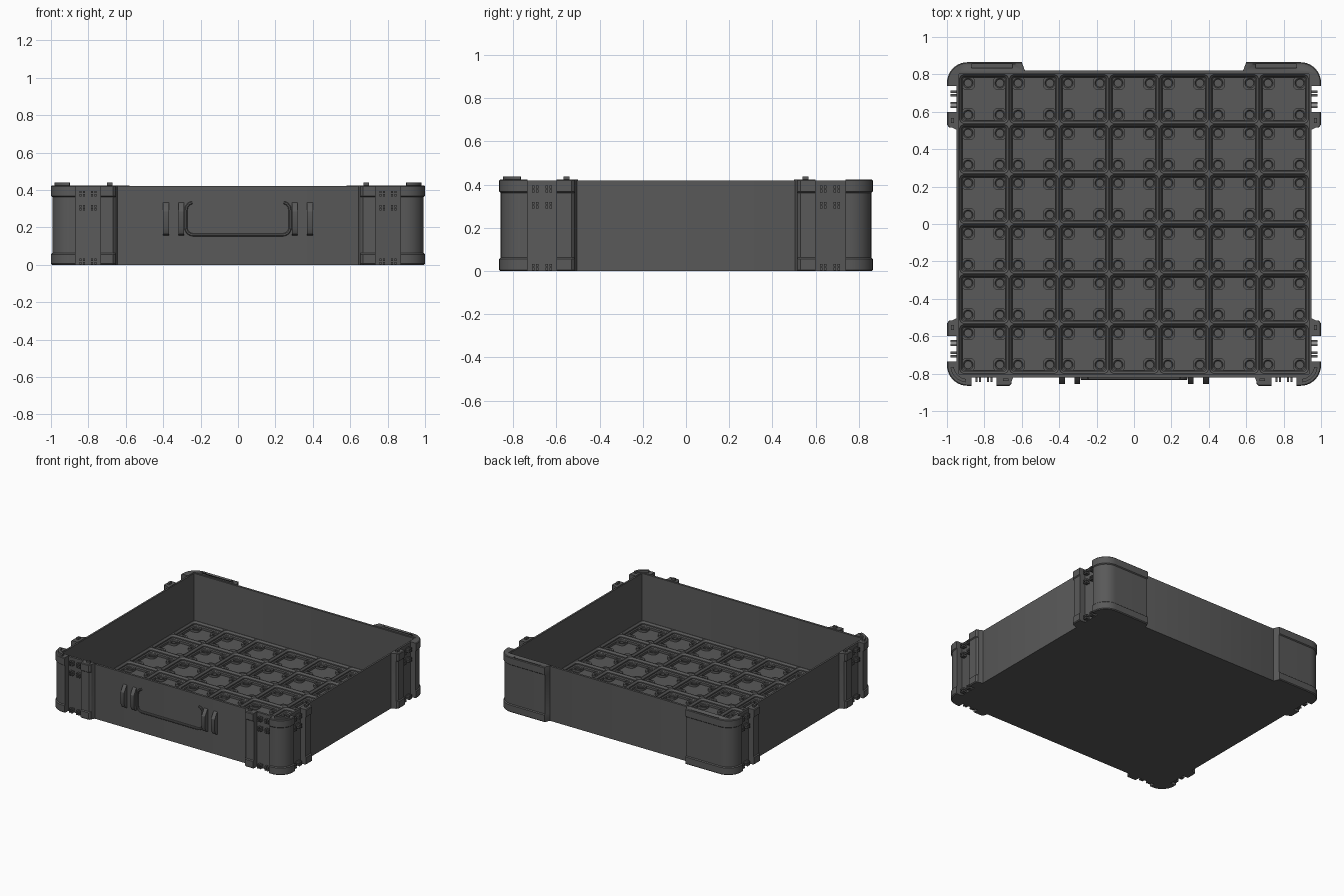
import bpy, bmesh, math
from mathutils import Matrix, Vector

if "Cube" in bpy.data.objects:
    bpy.data.objects.remove(bpy.data.objects["Cube"])

X, Y = 1.0, 0.865          # bumper half extents
WX, WY = 0.943, 0.812      # buried inner side of bumpers
PITCH = 0.2673             # floor cell size

mat = bpy.data.materials.new("dark_grey_plastic")
mat.diffuse_color = (0.1, 0.1, 0.1, 1)
mat.use_nodes = True
mat.node_tree.nodes["Principled BSDF"].inputs["Base Color"].default_value = mat.diffuse_color


def finish(name, bm, mirror=(False, False), cutter=None, array=None):
    bmesh.ops.remove_doubles(bm, verts=bm.verts, dist=1e-5)
    bmesh.ops.recalc_face_normals(bm, faces=bm.faces)
    me = bpy.data.meshes.new(name)
    bm.to_mesh(me)
    bm.free()
    me.materials.append(mat)
    ob = bpy.data.objects.new(name, me)
    bpy.context.collection.objects.link(ob)
    bpy.ops.object.select_all(action='DESELECT')
    ob.select_set(True)
    bpy.context.view_layer.objects.active = ob
    bpy.ops.object.shade_smooth_by_angle(angle=math.radians(30))
    if cutter:
        m = ob.modifiers.new("slot", 'BOOLEAN')
        m.operation, m.object, m.solver = 'DIFFERENCE', cutter, 'EXACT'
    if any(mirror):
        m = ob.modifiers.new("mirror", 'MIRROR')
        m.use_axis = (mirror[0], mirror[1], False)
        m.use_mirror_merge = False
    if array:
        for axis, n in enumerate(array):
            m = ob.modifiers.new("array", 'ARRAY')
            m.count, m.use_relative_offset, m.use_constant_offset = n, False, True
            m.constant_offset_displace = [PITCH if i == axis else 0 for i in range(3)]
    return ob


def loft(bm, rings, closed=False):
    """Bridge equal-length rings; cap the ends unless closed into a loop."""
    vs = [[bm.verts.new(p) for p in r] for r in rings]
    n = len(vs[0])
    pairs = list(zip(vs, vs[1:])) + ([(vs[-1], vs[0])] if closed else [])
    for a, b in pairs:
        for i in range(n):
            j = (i + 1) % n
            bm.faces.new((a[i], a[j], b[j], b[i]))
    if not closed:
        bm.faces.new(vs[0])
        bm.faces.new(vs[-1])


def rrect(hx, hy, r, z, k=6, cx=0, cy=0):
    """Rounded rectangle ring with k segments per corner."""
    pts = []
    for q, (sx, sy) in enumerate(((1, 1), (-1, 1), (-1, -1), (1, -1))):
        for i in range(k + 1):
            a = math.pi / 2 * (q + i / k)
            pts.append((cx + sx * (hx - r) + r * math.cos(a),
                        cy + sy * (hy - r) + r * math.sin(a), z))
    return pts


def box(bm, x0, x1, y0, y1, z0, z1):
    loft(bm, [[(x0, y0, z), (x1, y0, z), (x1, y1, z), (x0, y1, z)] for z in (z0, z1)])


# ---- open tray shell
bm = bmesh.new()
loft(bm, [rrect(hx, hy, 0.006, z, 2) for hx, hy, z in
          ((0.95, 0.82, 0), (0.95, 0.82, 0.42), (0.936, 0.803, 0.42), (0.936, 0.803, 0.015))])
finish("tray_shell", bm)

# ---- floor grid: one cell rim and four ringed pads, arrayed 7 x 6
h = PITCH / 2
ox, oy = -3 * PITCH, -2.5 * PITCH
bm = bmesh.new()
rim = ((h, 0.0001, 0.01), (h, 0.0001, 0.06), (h - 0.003, 0.025, 0.06),
       (0.120, 0.017, 0.047), (0.120, 0.017, 0.038), (0.114, 0.012, 0.031), (0.114, 0.012, 0.01))
loft(bm, [rrect(s, s, r, z, 5, ox, oy) for s, r, z in rim], closed=True)
finish("floor_grid_rims", bm, array=(7, 6))

bm = bmesh.new()
for sx in (-1, 1):
    for sy in (-1, 1):
        cx, cy = ox + sx * 0.085, oy + sy * 0.085
        pad = ((0.036, 0.025, 0.01), (0.036, 0.025, 0.031), (0.027, 0.027, 0.031),
               (0.021, 0.021, 0.026), (0.021, 0.021, 0.01))
        loft(bm, [rrect(s, s, r, z, 5, cx, cy) for s, r, z in pad], closed=True)
finish("floor_corner_pads", bm, array=(7, 6))

# ---- bumpers: banded profile as (height, inset)
LEVELS = ((0.0, 0.006), (0.006, 0), (0.056, 0), (0.062, 0.007),
          (0.362, 0.007), (0.368, 0), (0.419, 0), (0.424, 0.005))


def banded(bm, outline):
    loft(bm, [[(x, y, z) for x, y in outline(o)] for z, o in LEVELS])


def corner_outline(sy, end_x, slope, end_y, r=0.11):
    def outline(o):
        pts = [(end_x, WY), (end_x + slope, Y - o)]
        for i in range(11):
            a = math.pi / 2 * (1 - i / 10)
            pts.append((X - r + (r - o) * math.cos(a), Y - r + (r - o) * math.sin(a)))
        pts += [(X - o, end_y), (WX, end_y), (WX, WY)]
        return [(x, sy * y) for x, y in pts]
    return outline


bm = bmesh.new()
banded(bm, corner_outline(-1, 0.87, 0, 0.735))
finish("front_corner_bumper", bm, (True, False))

bm = bmesh.new()
box(bm, 0.65, 0.87, 0.835, 0.855, 0.404, 0.45)
slot = finish("slot_cutter", bm)
slot.hide_render = True
slot.hide_set(True)

bm = bmesh.new()
banded(bm, corner_outline(1, 0.58, 0.02, 0.738))
finish("back_corner_bumper", bm, (True, False), cutter=slot)

bm = bmesh.new()
banded(bm, lambda o: [(WX, 0.6), (X - o, 0.6), (X - o, 0.53), (X - 0.012 - o, 0.517),
                      (X - 0.03, 0.515), (WX, 0.5)])
finish("side_bumper", bm, (True, True))

bm = bmesh.new()
banded(bm, lambda o: [(0.735, -WY), (0.735, o - Y), (0.667, o - Y), (0.655, o + 0.012 - Y),
                      (0.653, 0.03 - Y), (0.64, -WY)])
finish("front_bumper", bm, (True, False))

# ---- stacking tabs on the bumper tops
bm = bmesh.new()
arc = [math.pi / 2 * (0.08 + 0.84 * i / 8) for i in range(9)]
ring = [(0.89 + 0.092 * math.cos(a), -0.755 - 0.092 * math.sin(a)) for a in arc]
ring += [(0.89 + 0.074 * math.cos(a), -0.755 - 0.074 * math.sin(a)) for a in reversed(arc)]
loft(bm, [[(x, y, z) for x, y in ring] for z in (0.41, 0.439)])
box(bm, 0.672, 0.7, -0.84, -0.825, 0.41, 0.439)
for s in (-1, 1):
    y0, y1 = sorted((s * 0.54, s * 0.568))
    box(bm, 0.962, 0.978, y0, y1, 0.41, 0.439)
finish("stacking_tabs", bm, (True, False))

# ---- small latch prongs in the gaps between bumpers
front, side = bmesh.new(), bmesh.new()
for zc in (0.38, 0.305, 0.018):
    for dz in (-0.009, 0.009):
        z0, z1 = zc + dz - 0.0065, zc + dz + 0.0065
        for pair in (-0.031, 0.031):
            for d in (-0.009, 0.009):
                c = 0.802 + pair + d
                box(front, c - 0.006, c + 0.006, -0.846, -0.815, z0, z1)
                c = 0.667 + pair + d
                box(side, 0.945, 0.98, c - 0.006, c + 0.006, z0, z1)
finish("front_latch_prongs", front, (True, False))
finish("side_latch_prongs", side, (True, True))

# ---- handle mount fins
bm = bmesh.new()
for c in (0.303, 0.385):
    prof = ((-0.815, 0.335), (-0.83, 0.325), (-0.855, 0.285), (-0.855, 0.195),
            (-0.84, 0.165), (-0.815, 0.155))
    loft(bm, [[(c + d, y, z) for y, z in prof] for d in (-0.015, 0.015)])
finish("handle_fins", bm, (True, False))

# ---- handle bar: square section swept along a half path, mirrored
path = [(0.245, 0.333), (0.262, 0.326), (0.274, 0.31), (0.279, 0.29), (0.279, 0.2)]
path += [(0.239 + 0.04 * math.cos(a), 0.2 - 0.04 * math.sin(a))
         for a in (math.pi / 2 * i / 6 for i in range(1, 7))]
path += [(0.0, 0.16)]
bm = bmesh.new()
rings = []
for i, p in enumerate(path):
    a, b = Vector(path[max(i - 1, 0)]), Vector(path[min(i + 1, len(path) - 1)])
    t = (b - a).normalized()
    nx, nz = -t.y * 0.008, t.x * 0.008
    rings.append([(p[0] + s * nx, y, p[1] + s * nz)
                  for s, y in ((-1, -0.815), (-1, -0.828), (-0.5, -0.833),
                               (0.5, -0.833), (1, -0.828), (1, -0.815))])
loft(bm, rings)
finish("handle_bar", bm, (True, False))
